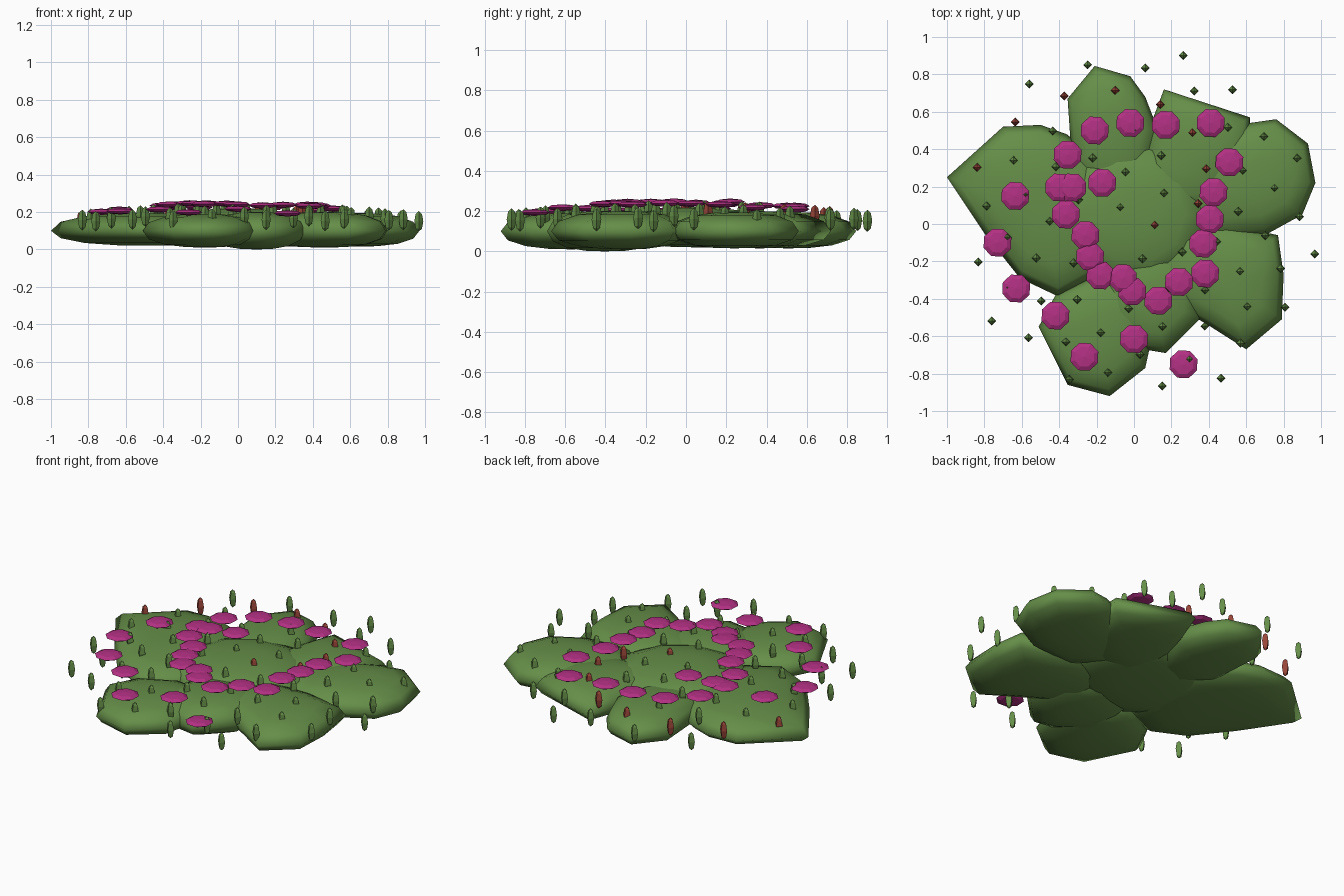
import bpy, bmesh, math
from mathutils import Matrix, Vector

if "Cube" in bpy.data.objects:
    bpy.data.objects.remove(bpy.data.objects["Cube"])


def material(name, rgb):
    m = bpy.data.materials.new(name)
    m.diffuse_color = (*rgb, 1)
    m.use_nodes = True
    m.node_tree.nodes["Principled BSDF"].inputs["Base Color"].default_value = m.diffuse_color
    return m


LEAF = material("leaf green", (0.13, 0.27, 0.065))
PINK = material("petal magenta", (0.45, 0.03, 0.23))
RED = material("bud red", (0.32, 0.06, 0.04))


def finish(bm, name, mat, smooth=False):
    bmesh.ops.recalc_face_normals(bm, faces=bm.faces)
    for f in bm.faces:
        f.smooth = smooth
    me = bpy.data.meshes.new(name)
    bm.to_mesh(me)
    bm.free()
    me.materials.append(mat)
    ob = bpy.data.objects.new(name, me)
    bpy.context.collection.objects.link(ob)
    return ob


# Leafy mounds: lens-shaped domes grown from a plan outline
PROFILE = [(0.9, 0.5), (0.65, 0.82), (0.32, 0.97)]


def mound(name, outline, up, down, rim=0.1):
    bm = bmesh.new()
    n = len(outline)
    c = Vector((sum(p[0] for p in outline) / n, sum(p[1] for p in outline) / n))

    def ring(s, z):
        return [bm.verts.new((c.x + (x - c.x) * s, c.y + (y - c.y) * s, z)) for x, y in outline]

    edge = ring(1, rim)
    for h in (up, -down):
        last = edge
        for s, k in PROFILE:
            nxt = ring(s, rim + h * k)
            for i in range(n):
                j = (i + 1) % n
                bm.faces.new((last[i], last[j], nxt[j], nxt[i]))
            last = nxt
        tip = bm.verts.new((c.x, c.y, rim + h))
        for i in range(n):
            bm.faces.new((last[i], last[(i + 1) % n], tip))
    finish(bm, name, LEAF, True)


mound("left_mound", [(-1, .25), (-.70, .52), (-.50, .53), (-.36, .48), (-.14, .3), (-.1, 0),
                     (-.2, -.28), (-.40, -.39), (-.61, -.29), (-.80, -.05)], .095, .08)
mound("back_mound", [(-.355, .67), (-.21, .845), (-.02, .79), (.06, .68), (.13, .5),
                     (.06, .2), (-.15, .1), (-.33, .3)], .095, .085)
mound("back_right_mound", [(.16, .72), (.62, .57), (.62, .3), (.4, .05), (.1, .05),
                           (.03, .3), (.1, .56)], .1, .085)
mound("right_mound", [(.62, .54), (.76, .56), (.93, .43), (.97, .22), (.90, .05),
                      (.70, -.06), (.4, -.08), (.2, .1), (.3, .4)], .095, .085)
mound("front_right_mound", [(.77, -.06), (.80, -.27), (.79, -.51), (.60, -.67), (.38, -.53),
                            (.15, -.4), (.05, -.2), (.2, 0), (.5, 0)], .1, .09)
mound("front_mound", [(-.51, -.55), (-.355, -.86), (-.13, -.92), (.06, -.77), (.12, -.5),
                      (.05, -.3), (-.2, -.27), (-.42, -.38)], .09, .09)
mound("front_middle_mound", [(.17, -.69), (.36, -.5), (.36, -.2), (.1, -.08), (-.15, -.2),
                             (-.18, -.5), (.05, -.67)], .1, .1)
mound("centre_mound", [(.42 * math.cos(a * math.tau / 10), .05 + .4 * math.sin(a * math.tau / 10))
                       for a in range(10)], .12, .08)


def ball(bm, segs, rings, loc, radius, height, turn=0):
    m = (Matrix.Translation(loc) @ Matrix.Rotation(turn, 4, 'Z')
         @ Matrix.Diagonal((radius, radius, height, 1)))
    bmesh.ops.create_uvsphere(bm, u_segments=segs, v_segments=rings, radius=1, matrix=m)


# Buds: sunflower spiral, every eighth one red
green, red = bmesh.new(), bmesh.new()
for i in range(70):
    r, a = 0.96 * math.sqrt((i + 0.5) / 70), i * math.radians(137.508)
    loc = (0.03 + r * math.cos(a), -0.005 + r * math.sin(a), 0.2 - 0.055 * r * r)
    ball(red if i % 8 == 0 else green, 4, 4, loc, 0.024, 0.055)
finish(green, "green_buds", LEAF)
finish(red, "red_buds", RED)

# Flowers: flattened eight-sided discs following the dome
FLOWERS = [(-.21, .5), (-.02, .54), (.17, .53), (.41, .54), (.51, .33), (-.355, .37), (-.17, .22),
           (-.4, .195), (-.33, .195), (-.635, .15), (-.365, .05), (.425, .17), (.405, .025),
           (.37, -.105), (.38, -.265), (-.26, -.06), (-.235, -.175), (-.18, -.275),
           (-.06, -.29), (-.01, -.36), (.13, -.41), (.24, -.31), (-.73, -.1), (-.63, -.345),
           (-.42, -.49), (-.265, -.71), (0, -.615), (.265, -.75)]
bm = bmesh.new()
for i, (x, y) in enumerate(FLOWERS):
    ball(bm, 8, 4, (x, y, 0.253 - 0.095 * (x * x + y * y)), 0.079, 0.017, math.radians(20))
finish(bm, "flowers", PINK)
